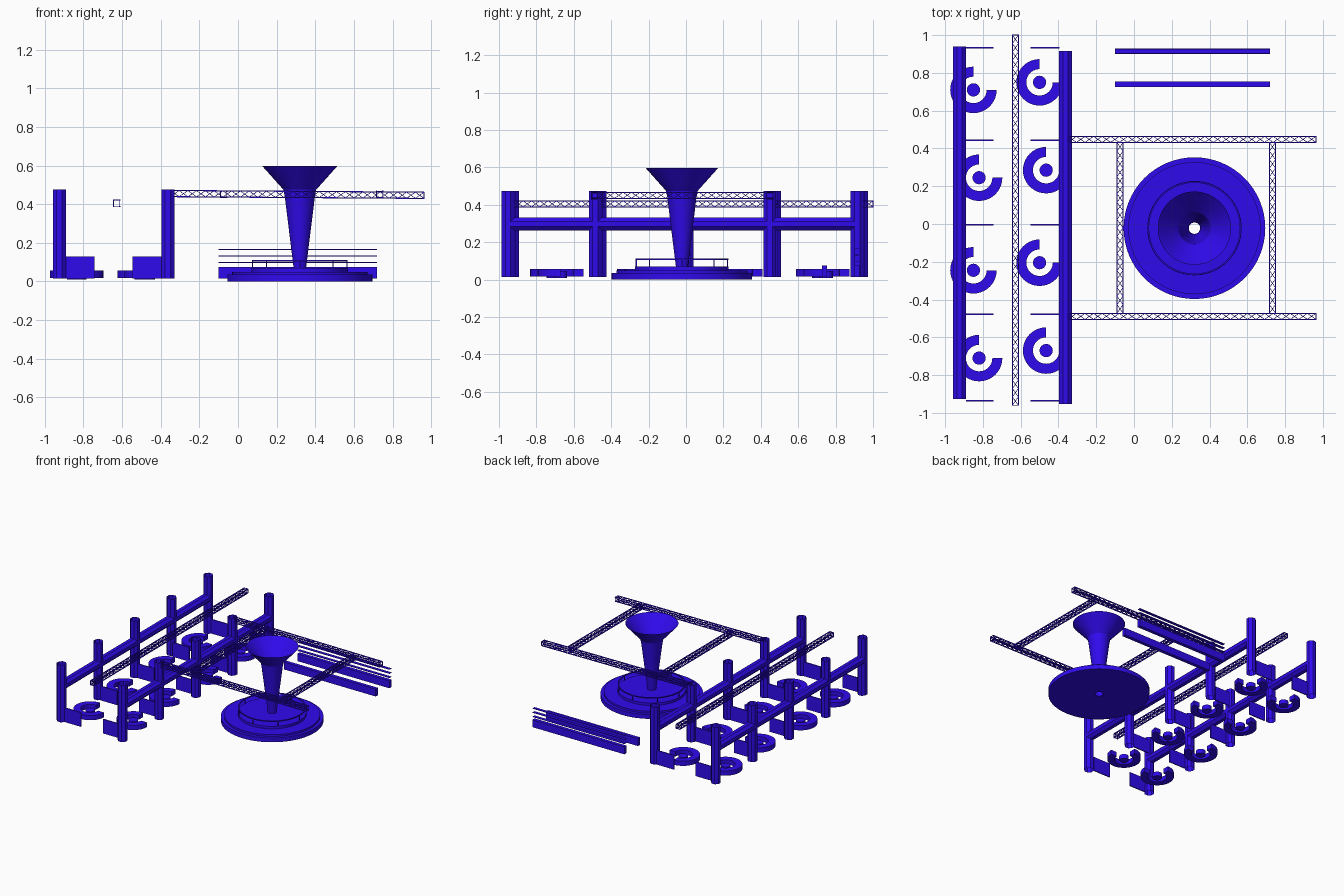
import bpy, bmesh, math
from mathutils import Vector, Matrix

if "Cube" in bpy.data.objects:
    bpy.data.objects.remove(bpy.data.objects["Cube"])

blue = bpy.data.materials.new("blue_paint")
blue.diffuse_color = (0.03, 0.003, 0.85, 1)
blue.use_nodes = True
blue.node_tree.nodes["Principled BSDF"].inputs["Base Color"].default_value = blue.diffuse_color


def finish(bm, name, smooth=False):
    me = bpy.data.meshes.new(name)
    bm.to_mesh(me)
    bm.free()
    ob = bpy.data.objects.new(name, me)
    bpy.context.collection.objects.link(ob)
    me.materials.append(blue)
    if smooth:
        bpy.ops.object.select_all(action='DESELECT')
        ob.select_set(True)
        bpy.context.view_layer.objects.active = ob
        bpy.ops.object.shade_smooth_by_angle(angle=math.radians(30))
    return ob


def strut(bm, p, q, r, n=4, caps=True):
    p, q = Vector(p), Vector(q)
    d = q - p
    m = (Matrix.Translation((p + q) / 2) @ d.to_track_quat('Z', 'Y').to_matrix().to_4x4()
         @ Matrix.Rotation(math.pi / n, 4, 'Z'))
    bmesh.ops.create_cone(bm, cap_ends=caps, segments=n, radius1=r, radius2=r,
                          depth=d.length, matrix=m)


def box(name, x0, x1, y0, y1, z0, z1):
    bm = bmesh.new()
    m = (Matrix.Translation(((x0 + x1) / 2, (y0 + y1) / 2, (z0 + z1) / 2))
         @ Matrix.Diagonal((x1 - x0, y1 - y0, z1 - z0, 1)))
    bmesh.ops.create_cube(bm, size=1, matrix=m)
    return finish(bm, name)


def revolve(name, profile, cx, cy, start=0, angle=360, steps=64, closed=True):
    """Spin an (r, z) profile round a vertical axis; partial turns get end caps."""
    bm = bmesh.new()
    vs = [bm.verts.new((r, 0, z)) for r, z in profile]
    geom = [bm.edges.new(e) for e in zip(vs, vs[1:])]
    if closed:
        geom.append(bm.edges.new((vs[-1], vs[0])))
    bmesh.ops.spin(bm, geom=vs + geom, axis=(0, 0, 1), cent=(0, 0, 0),
                   angle=math.radians(angle), steps=steps)
    bmesh.ops.remove_doubles(bm, verts=bm.verts, dist=1e-5)
    if angle < 360:
        bmesh.ops.holes_fill(bm, edges=[e for e in bm.edges if e.is_boundary], sides=8)
    bmesh.ops.recalc_face_normals(bm, faces=bm.faces)
    bmesh.ops.transform(bm, verts=bm.verts, matrix=Matrix.Translation((cx, cy, 0))
                        @ Matrix.Rotation(math.radians(start), 4, 'Z'))
    return finish(bm, name, True)


def truss(name, a, b, w=0.032, pitch=0.045):
    """Square lattice truss: four chords and crossed braces on each side."""
    bm = bmesh.new()
    a, b = Vector(a), Vector(b)
    d = (b - a).normalized()
    side = d.cross(Vector((0, 0, 1))).normalized() * w / 2
    up = side.cross(d).normalized() * w / 2
    corners = [side + up, side - up, -side - up, -side + up]
    n = round((b - a).length / pitch)
    for i, c in enumerate(corners):
        c2 = corners[(i + 1) % 4]
        strut(bm, a + c, b + c, 0.004)
        for k in range(n):
            s, e = a.lerp(b, k / n), a.lerp(b, (k + 1) / n)
            strut(bm, s + c, e + c2, 0.0022)
            strut(bm, s + c2, e + c, 0.0022)
        strut(bm, a + c, a + c2, 0.003)
        strut(bm, b + c, b + c2, 0.003)
    finish(bm, name)


# Two colonnades: five open octagonal columns joined by a horizontal beam
for side, x, y0, y1 in (("left", -0.924, -0.927, 0.94), ("right", -0.363, -0.952, 0.915)):
    bm = bmesh.new()
    for i in range(5):
        y = y0 + (y1 - y0) * i / 4
        strut(bm, (x, y, 0.015), (x, y, 0.475), 0.037, 8, False)
    finish(bm, side + "_columns")
    bm = bmesh.new()
    strut(bm, (x, y0, 0.297), (x, y1, 0.297), 0.037, 8, False)
    finish(bm, side + "_beam")

# Booth partitions
for y in (0.933, 0.443, -0.005, -0.477, -0.935):
    box("left_partition", -0.89, -0.743, y - 0.004, y + 0.004, 0.015, 0.13)
    box("right_partition", -0.547, -0.395, y - 0.004, y + 0.004, 0.015, 0.13)

# Three-quarter round sofas with small round tables
booths = [(-0.85, 0.71), (-0.82, 0.245), (-0.85, -0.245), (-0.82, -0.71),
          (-0.50, 0.75), (-0.465, 0.285), (-0.50, -0.205), (-0.465, -0.67)]
for x, y in booths:
    revolve("sofa", [(0.07, 0.018), (0.123, 0.018), (0.123, 0.056), (0.07, 0.056)],
            x, y, 90, 270, 30)
    revolve("table", [(0, 0.01), (0.035, 0.01), (0.035, 0.045), (0, 0.045)],
            x, y, steps=24, closed=False)

# Bar: front counter, back counter and thin bottle shelves
box("front_counter", -0.10, 0.72, 0.726, 0.754, 0.015, 0.075)
box("back_counter", -0.10, 0.72, 0.900, 0.928, 0.015, 0.075)
for z in (0.098, 0.132, 0.165):
    box("bottle_shelf", -0.10, 0.72, 0.902, 0.926, z - 0.002, z + 0.002)

# Round stage with a hole through its middle
CX, CY = 0.32, -0.022
revolve("stage", [(0.03, 0), (0.375, 0), (0.375, 0.035), (0.35, 0.035), (0.35, 0.05),
                  (0.25, 0.05), (0.25, 0.07), (0.03, 0.07)], CX, CY)

# Stage railing
revolve("railing_hoop", [(0.24, 0.104), (0.248, 0.104), (0.248, 0.112), (0.24, 0.112)], CX, CY)
bm = bmesh.new()
for i in range(8):
    a = i * math.pi / 4
    x, y = CX + 0.244 * math.cos(a), CY + 0.244 * math.sin(a)
    strut(bm, (x, y, 0.068), (x, y, 0.108), 0.004)
finish(bm, "railing_posts")

# Open funnel rising from the stage
revolve("funnel", [(0.032, 0.068), (0.078, 0.44), (0.085, 0.475), (0.194, 0.597)],
        CX, CY, closed=False)

# Lattice trusses: one down the aisle, a frame around the funnel
truss("aisle_truss", (-0.628, -0.96, 0.405), (-0.628, 1.0, 0.405))
for y in (0.448, -0.489):
    truss("long_truss", (-0.35, y, 0.455), (0.963, y, 0.446))
for x in (-0.074, 0.733):
    truss("cross_truss", (x, -0.472, 0.451), (x, 0.431, 0.451))
